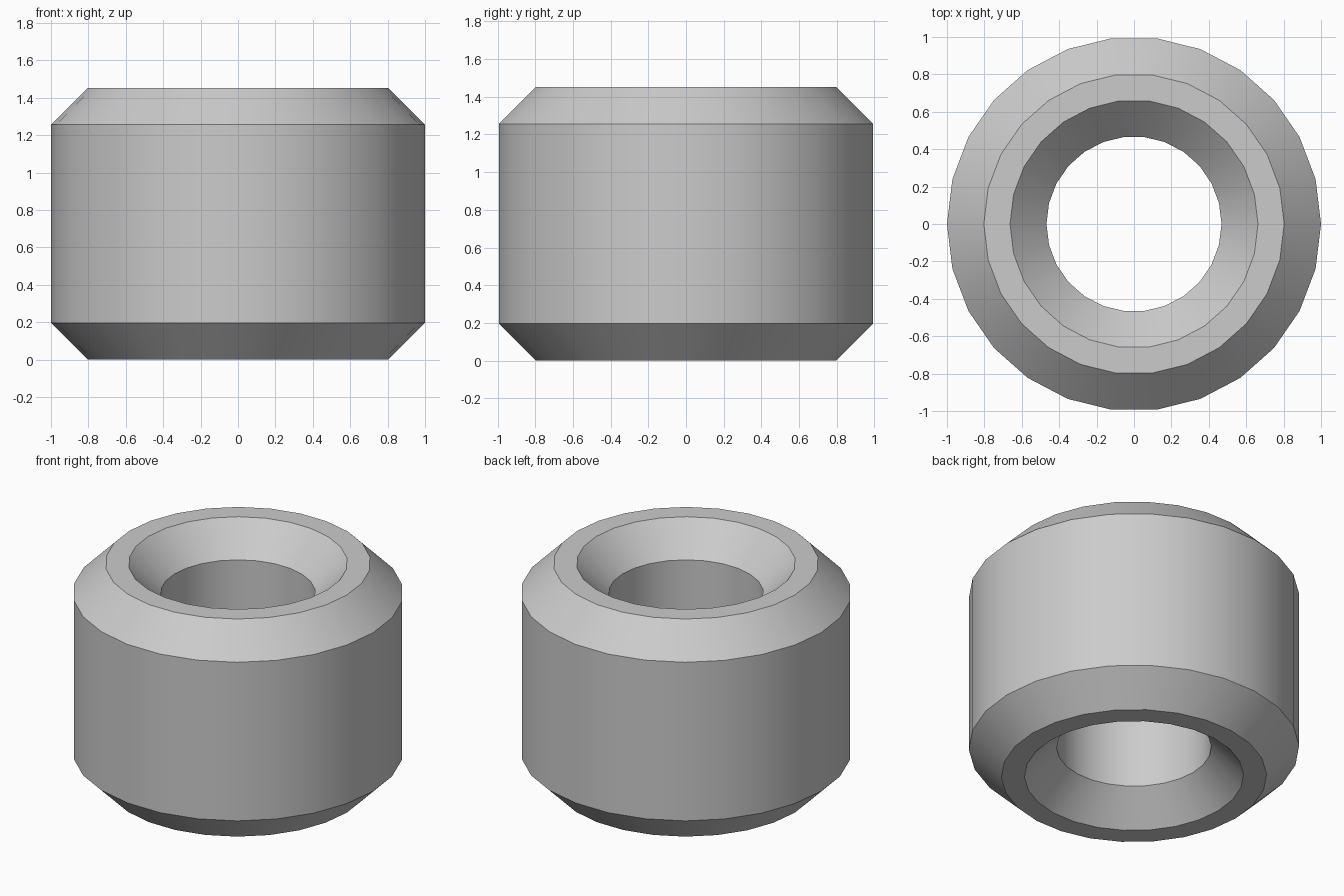
import bpy
import bmesh
from math import cos, sin, tau, radians

cube = bpy.data.objects.get("Cube")
if cube:
    bpy.data.objects.remove(cube, do_unlink=True)

SIDES = 26
HEIGHT = 1.453
CHAMFER = 0.197
OUTER, RIM_OUTER, RIM_INNER, BORE = 1.0, 0.803, 0.663, 0.468

# Grey metal
grey = bpy.data.materials.new("grey")
grey.use_nodes = True
colour = (0.6, 0.6, 0.6, 1)
grey.diffuse_color = colour
grey.node_tree.nodes["Principled BSDF"].inputs["Base Color"].default_value = colour

# Closed cross-section: chamfered outside, countersunk bore
lower = [(BORE, CHAMFER), (RIM_INNER, 0), (RIM_OUTER, 0), (OUTER, CHAMFER)]
upper = [(r, HEIGHT - z) for r, z in reversed(lower)]
profile = lower + upper

# Revolve the section into a ring
bm = bmesh.new()
rings = []
for i in range(SIDES):
    a = tau * i / SIDES
    rings.append([bm.verts.new((r * cos(a), r * sin(a), z)) for r, z in profile])
for i in range(SIDES):
    here, following = rings[i], rings[(i + 1) % SIDES]
    for j in range(len(profile)):
        k = (j + 1) % len(profile)
        bm.faces.new((here[j], following[j], following[k], here[k]))
bmesh.ops.recalc_face_normals(bm, faces=bm.faces)

mesh = bpy.data.meshes.new("bushing")
bm.to_mesh(mesh)
bm.free()
mesh.materials.append(grey)
bushing = bpy.data.objects.new("bushing", mesh)
bpy.context.collection.objects.link(bushing)

# Smooth walls, crisp chamfer edges
bpy.ops.object.select_all(action="DESELECT")
bushing.select_set(True)
bpy.context.view_layer.objects.active = bushing
bpy.ops.object.shade_smooth_by_angle(angle=radians(30))
